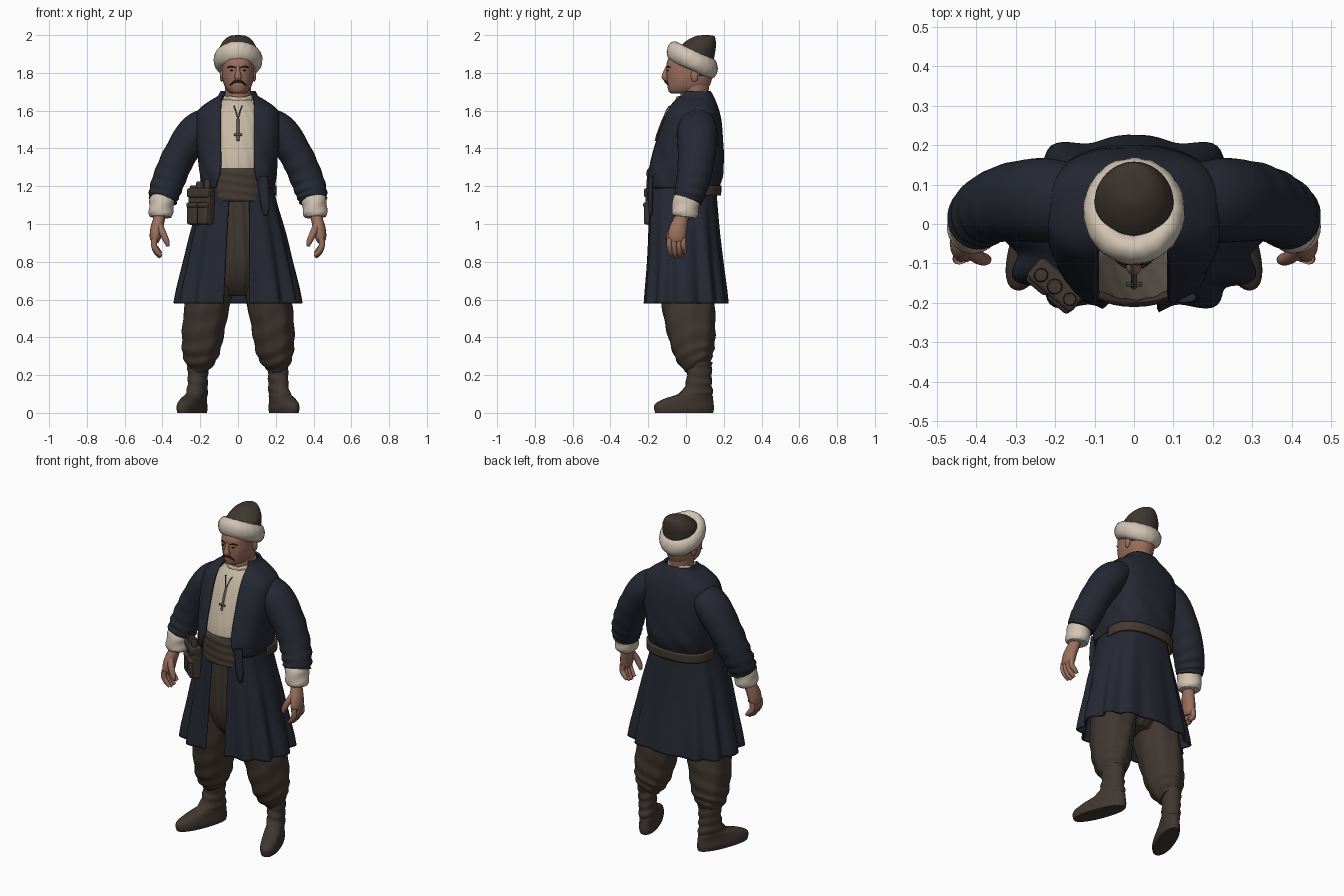
import bpy, bmesh, math
from math import sin, cos, asin, pi, radians
from mathutils import Vector, Matrix, noise

COLORS = {
    "navy_wool": (.0185, .0215, .033), "cream_fur": (.64, .55, .45), "linen": (.57, .48, .37),
    "skin": (.33, .16, .11), "brown_trousers": (.052, .038, .029), "brown_felt": (.050, .037, .029),
    "boot_leather": (.052, .038, .030), "sash_cloth": (.058, .042, .031), "dark_hair": (.022, .015, .012),
    "dull_metal": (.11, .09, .07)}
MATS = {}
for key, c in COLORS.items():
    MATS[key] = bpy.data.materials.new(key)
    MATS[key].diffuse_color = (*c, 1)


def finish(name, mat, bm):
    bmesh.ops.recalc_face_normals(bm, faces=bm.faces)
    me = bpy.data.meshes.new(name)
    bm.to_mesh(me)
    bm.free()
    me.shade_smooth()
    me.set_sharp_from_angle(angle=radians(50))
    me.materials.append(MATS[mat])
    ob = bpy.data.objects.new(name, me)
    bpy.context.collection.objects.link(ob)
    return ob


def skin(name, mat, rings, closed=True, loop=False, thick=0):
    """Join rings of points into a surface, capped when it is a closed tube."""
    bm = bmesh.new()
    vs = [[bm.verts.new(p) for p in r] for r in rings]
    n = len(rings[0])
    for a, b in zip(vs, vs[1:] + (vs[:1] if loop else [])):
        for i in range(n if closed else n - 1):
            j = (i + 1) % n
            bm.faces.new((a[i], a[j], b[j], b[i]))
    if closed and not loop and not thick:
        bm.faces.new(vs[0])
        bm.faces.new(vs[-1])
    ob = finish(name, mat, bm)
    if thick:
        m = ob.modifiers.new("cloth", "SOLIDIFY")
        m.thickness, m.offset = thick, 0
    return ob


def spline(rows, k):
    """Catmull-Rom interpolation of rows of numbers."""
    out = []
    for i in range(len(rows) - 1):
        quad = (rows[max(i - 1, 0)], rows[i], rows[i + 1], rows[min(i + 2, len(rows) - 1)])
        for s in range(k):
            t = s / k
            out.append([.5 * (2 * b + (c - a) * t + (2 * a - 5 * b + 4 * c - d) * t * t
                              + (3 * b - a - 3 * c + d) * t ** 3) for a, b, c, d in zip(*quad)])
    return out + [list(rows[-1])]


def spow(v, p):
    return math.copysign(abs(v) ** p, v)


def body(name, mat, rows, p=1, n=48, k=4, fold=lambda t, z: 0, thick=0):
    """Stack level slices (z, half width, front y, back y[, right gap, left gap])."""
    rings = []
    for z, rx, yf, yb, *gap in spline(rows, k):
        ry, cy, a0, a1 = (yb - yf) / 2, (yb + yf) / 2, 0, 2 * pi
        if gap:
            a0 = asin(min(1, gap[1] / rx) ** (1 / p))
            a1 = 2 * pi - asin(min(1, gap[0] / rx) ** (1 / p))
        ring = []
        for i in range(n + 1 if gap else n):
            t = a0 + (a1 - a0) * i / n
            f = 1 + fold(t, z)
            ring.append((f * rx * spow(sin(t), p), cy - f * ry * spow(cos(t), p), z))
        rings.append(ring)
    return skin(name, mat, rings, closed=not gap, thick=thick)


def limb(name, mat, rows, n=16, k=4, fold=lambda t, u: 0, side=1):
    """Tube along a path of (x, y, z, side radius, front radius)."""
    pts = spline([(side * r[0], *r[1:]) for r in rows], k)
    c = [Vector(q[:3]) for q in pts]
    rings = []
    for i, q in enumerate(pts):
        d = (c[min(i + 1, len(c) - 1)] - c[max(i - 1, 0)]).normalized()
        u = d.cross(Vector((0, 1, 0))).normalized()
        v = u.cross(d)
        ring = []
        for j in range(n):
            t = 2 * pi * j / n
            f = 1 + fold(t, i / len(pts))
            ring.append(c[i] + u * cos(t) * q[3] * f + v * sin(t) * q[4] * f)
        rings.append(ring)
    return skin(name, mat, rings)


def roll(name, mat, center, rx, ry, tilt, thick, high, rough=0):
    """Soft ring around the head or neck, tilted so the front differs in height."""
    rings = []
    for i in range(72):
        t = 2 * pi * i / 72
        ring = []
        for j in range(20):
            a = 2 * pi * j / 20
            w = cos(a) * thick
            pt = Vector((center[0] + (rx + w) * sin(t), center[1] - (ry + w) * cos(t),
                         center[2] + tilt * cos(t) + sin(a) * high))
            ring.append(pt + noise.noise_vector(pt * 45) * rough)
        rings.append(ring)
    return skin(name, mat, rings, loop=True)


def ball(name, mat, loc, scale):
    bm = bmesh.new()
    bmesh.ops.create_icosphere(bm, subdivisions=3, radius=1,
                               matrix=Matrix.Translation(loc) @ Matrix.Diagonal((*scale, 1)))
    return finish(name, mat, bm)


# Head, neck, short hair under the hat
head = body("head", "skin", [
    (1.69, .03, -.075, .03), (1.70, .05, -.09, .08), (1.725, .069, -.098, .12), (1.76, .081, -.101, .135),
    (1.79, .085, -.104, .142), (1.82, .086, -.104, .145), (1.86, .087, -.10, .15), (1.92, .08, -.07, .14)], p=.92)
head.data.materials.append(MATS["dark_hair"])
for f in head.data.polygons:
    if f.center.y > .075 and f.center.z > 1.785:
        f.material_index = 1
body("neck", "skin", [(1.58, .075, -.03, .10), (1.66, .068, -.03, .115), (1.76, .07, -.03, .125)])
limb("nose", "skin", [(0, -.098, 1.835, .010, .008), (0, -.107, 1.805, .012, .013),
                      (0, -.111, 1.778, .019, .018), (0, -.104, 1.764, .014, .012)])
limb("moustache", "dark_hair", [(-.042, -.095, 1.735, .003, .003), (-.024, -.104, 1.750, .006, .007),
                                (0, -.108, 1.756, .006, .008), (.024, -.104, 1.750, .006, .007),
                                (.042, -.095, 1.735, .003, .003)])

# Hat
body("hat_crown", "brown_felt", [(1.83, .095, -.05, .14), (1.92, .100, -.043, .156), (1.96, .084, -.01, .158),
                                 (1.983, .064, .025, .155), (1.996, .040, .056, .148), (2.0, .008, .09, .118)])
roll("hat_fur_band", "cream_fur", (0, .033, 1.868), .089, .095, .043, .040, .056, .003)

# Linen shirt and collar
body("shirt", "linen", [
    (1.665, .078, -.045, .11), (1.62, .12, -.082, .12), (1.55, .16, -.117, .14), (1.45, .17, -.155, .15),
    (1.33, .17, -.188, .15), (1.25, .165, -.192, .14), (1.15, .16, -.18, .12)],
    n=96, fold=lambda t, z: .008 * sin(22 * t + 25 * z))
roll("shirt_collar", "linen", (0, .032, 1.673), .078, .078, -.018, .008, .018, .005)

# Neck cord and pendant
for s in (1, -1):
    limb("neck_cord", "dull_metal", [(.022, -.088, 1.625, .003, .003), (.012, -.104, 1.60, .003, .003),
                                     (.003, -.117, 1.565, .003, .003)], n=8, side=s)
limb("pendant_bar", "dull_metal", [(0, -.115, 1.57, .006, .005), (0, -.139, 1.51, .008, .005),
                                   (0, -.162, 1.44, .007, .005)], n=8)
limb("pendant_crosspiece", "dull_metal", [(-.02, -.154, 1.472, .006, .005), (.02, -.154, 1.472, .006, .005)], n=8)

# Open jacket, skirt of the coat, sash and back belt
body("jacket", "navy_wool", [
    (1.70, .088, -.015, .126, .068, .068), (1.672, .105, -.045, .142, .080, .080), (1.645, .15, -.07, .154, .088, .084),
    (1.60, .205, -.096, .17, .09, .085), (1.54, .218, -.122, .183, .09, .085), (1.45, .217, -.153, .19, .09, .085),
    (1.35, .205, -.183, .194, .09, .085), (1.27, .198, -.207, .192, .095, .092), (1.19, .187, -.207, .166, .12, .115)],
    p=.74, n=96, thick=.012,
    fold=lambda t, z: max(0, 1.5 - z) * .06 * sin(9 * t + 35 * z))
body("coat_skirt", "navy_wool", [
    (1.22, .175, -.185, .153, .05, .06), (1.10, .202, -.19, .16, .05, .06), (.95, .243, -.197, .172, .058, .06),
    (.80, .275, -.203, .188, .066, .06), (.66, .305, -.212, .205, .074, .06), (.58, .317, -.217, .213, .08, .06)],
    p=.76, n=132, thick=.012,
    fold=lambda t, z: .06 * (1.22 - z) / .64 * cos(12 * t) * (1 - .4 * sin(t / 2) ** 16))
body("sash", "sash_cloth", [(1.295, .17, -.200, .13), (1.28, .175, -.208, .135), (1.21, .175, -.208, .135),
                            (1.135, .175, -.206, .135), (1.12, .17, -.198, .13)],
     p=.9, k=8, fold=lambda t, z: .012 * sin(140 * z + 2 * sin(2 * t)))
body("back_belt", "sash_cloth", [(1.205, .197, -.08, .181, .19, .19), (1.15, .197, -.08, .179, .19, .19)],
     p=.85, thick=.014)
limb("jacket_tail", "navy_wool", [(.128, -.185, 1.25, .030, .014), (.140, -.188, 1.15, .026, .013),
                                  (.146, -.188, 1.07, .019, .011), (.147, -.185, 1.045, .008, .006)])

# Trouser seat
body("trouser_seat", "brown_trousers", [(1.15, .15, -.165, .12), (.95, .17, -.168, .13), (.80, .18, -.16, .14),
                                        (.69, .15, -.12, .13), (.62, .08, -.06, .08)],
     n=96, fold=lambda t, z: .03 * cos(18 * t + 4 * z))

for s, side in ((1, "left_"), (-1, "right_")):
    # Face details
    ball(side + "eye", "dark_hair", (s * .033, -.095, 1.813), (.011, .006, .004))
    ball(side + "ear", "skin", (s * .086, .045, 1.785), (.010, .020, .032))
    limb(side + "eyebrow", "dark_hair", [(.014, -.101, 1.828, .003, .003), (.035, -.097, 1.834, .004, .004),
                                         (.056, -.083, 1.828, .003, .003)], n=8, side=s)
    # Arm, cuff and hand
    limb(side + "sleeve", "navy_wool", [
        (.10, .055, 1.575, .062, .08), (.215, .06, 1.495, .094, .106), (.305, .057, 1.37, .088, .10),
        (.36, .042, 1.25, .087, .09), (.388, .022, 1.17, .083, .083), (.398, .008, 1.125, .074, .076)],
        n=32, k=10, side=s, fold=lambda t, u: .035 * max(0, u - .2) * sin(46 * u + 2 * sin(t)) * (1.4 + sin(2 * t)))
    limb(side + "cuff", "cream_fur", [
        (.397, .008, 1.145, .058, .062), (.402, .002, 1.125, .066, .072), (.406, -.003, 1.09, .064, .071),
        (.409, -.006, 1.055, .065, .070), (.410, -.008, 1.037, .056, .060)],
        n=32, side=s, fold=lambda t, u: .02 * sin(14 * u + 3 * t))
    limb(side + "palm", "skin", [
        (.41, -.012, 1.09, .030, .037), (.417, -.025, 1.03, .031, .038), (.431, -.042, .975, .033, .047),
        (.438, -.05, .925, .029, .047), (.437, -.052, .900, .016, .038)], side=s)
    for i, drop in enumerate((.008, 0, .004, .018)):
        y = -.088 + .025 * i
        limb(side + "finger", "skin", [
            (.442, y, .925, .016, .0145), (.444, y, .885, .016, .014), (.428, y + .004, .846 + drop, .015, .0135),
            (.408, y + .006, .824 + drop, .009, .009)], n=12, side=s)
    limb(side + "thumb", "skin", [(.423, -.055, 1.0, .022, .021), (.397, -.083, .95, .018, .018),
                                  (.377, -.09, .905, .015, .015), (.371, -.088, .882, .008, .008)], n=12, side=s)
    # Baggy trouser leg gathered above the boot
    limb(side + "trouser_leg", "brown_trousers", [
        (.10, .005, .82, .11, .135), (.155, .01, .62, .118, .14), (.18, .022, .48, .114, .132),
        (.193, .036, .36, .104, .116), (.202, .050, .29, .088, .096), (.208, .068, .240, .058, .068)],
        n=48, k=10, side=s, fold=lambda t, u: .045 * u * sin(36 * u + 3 * sin(t + 1)) + .025 * sin(7 * t + 5 * u))
    # Wrinkled boot with a long rounded toe
    boot = body(side + "boot", "boot_leather", [
        (0, .052, -.162, .163), (.025, .056, -.168, .167), (.05, .053, -.160, .165), (.075, .050, -.11, .162),
        (.11, .049, -.015, .158), (.18, .049, .018, .152), (.27, .054, .018, .155)],
        p=.9, k=8, fold=lambda t, z: .045 * sin(120 * z + 1.5 * sin(t)) if z > .09 else 0)
    boot.location = (s * .243, -.01, 0)
    boot.rotation_euler.z = s * radians(21)

# Belt pouch with pockets, flap and rolled tools, set diagonally on the right hip
POUCH = Matrix.Translation((-.198, -.155, 0)) @ Matrix.Rotation(radians(-40), 4, "Z")


def pouch_box(name, loc, size):
    bm = bmesh.new()
    bmesh.ops.create_cube(bm, size=1, matrix=POUCH @ Matrix.Translation(loc) @ Matrix.Diagonal((*size, 1)))
    m = finish(name, "boot_leather", bm).modifiers.new("soft", "BEVEL")
    m.width, m.segments = .012, 3


pouch_box("pouch", (0, .006, 1.09), (.145, .056, .19))
pouch_box("pouch_flap", (0, 0, 1.165), (.148, .064, .05))
for x in (-.036, .036):
    pouch_box("pouch_pocket", (x, -.018, 1.055), (.066, .038, .115))
    pouch_box("pouch_pocket_flap", (x, -.020, 1.10), (.070, .042, .030))
for x, top, r in ((-.045, 1.205, .018), (0, 1.225, .020), (.05, 1.235, .017)):
    p = POUCH @ Vector((x, -.005, 0))
    limb("pouch_tool", "boot_leather", [(p.x, p.y, 1.12, r, r), (p.x, p.y, top - .01, r, r),
                                        (p.x, p.y, top, r * .7, r * .7)])
